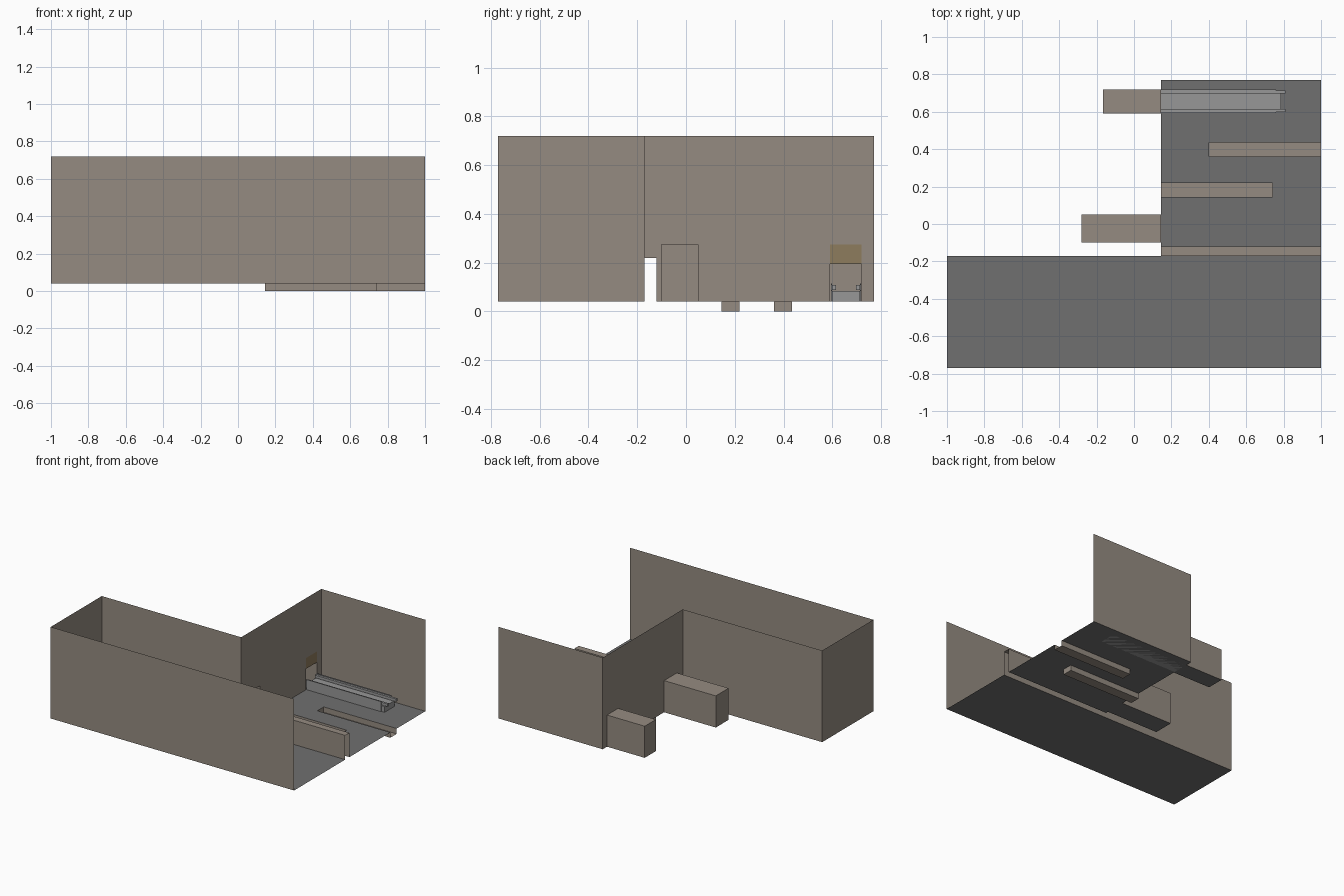
import bpy, bmesh, math

if "Cube" in bpy.data.objects:
    bpy.data.objects.remove(bpy.data.objects["Cube"])

F, H = 0.04, 0.72            # floor level, wall top
WX, WY = 0.145, 0.77         # inner wall x, outer wall y
AH = 0.275                   # alcove height


def material(name, c):
    m = bpy.data.materials.new(name)
    m.diffuse_color = (*c, 1)
    m.use_nodes = True
    m.node_tree.nodes["Principled BSDF"].inputs["Base Color"].default_value = m.diffuse_color
    return m


BROWN = material("wall_brown", (0.30, 0.26, 0.22))
DARK = material("floor_grey", (0.16, 0.16, 0.16))
METAL = material("metal_grey", (0.31, 0.31, 0.31))
TAN = material("curtain_tan", (0.27, 0.20, 0.11))


def finish(name, bm, mat):
    me = bpy.data.meshes.new(name)
    bm.to_mesh(me)
    bm.free()
    me.materials.append(mat)
    ob = bpy.data.objects.new(name, me)
    bpy.context.collection.objects.link(ob)
    return ob


def rect(bm, x0, x1, y0, y1, z0, z1):
    """Axis-aligned rectangle; one of the ranges has zero size."""
    if x0 == x1:
        pts = [(x0, y0, z0), (x0, y1, z0), (x0, y1, z1), (x0, y0, z1)]
    elif y0 == y1:
        pts = [(x0, y0, z0), (x1, y0, z0), (x1, y0, z1), (x0, y0, z1)]
    else:
        pts = [(x0, y0, z0), (x1, y0, z0), (x1, y1, z0), (x0, y1, z0)]
    bm.faces.new([bm.verts.new(p) for p in pts])


def sheets(name, rects, mat):
    bm = bmesh.new()
    for r in rects:
        rect(bm, *r)
    bmesh.ops.remove_doubles(bm, verts=bm.verts, dist=1e-4)
    return finish(name, bm, mat)


def box(name, x0, x1, y0, y1, z0, z1, mat):
    bm = bmesh.new()
    bmesh.ops.create_cube(bm, size=1)
    for v in bm.verts:
        v.co = ((x0 + x1) / 2 + v.co.x * (x1 - x0),
                (y0 + y1) / 2 + v.co.y * (y1 - y0),
                (z0 + z1) / 2 + v.co.z * (z1 - z0))
    return finish(name, bm, mat)


# Outer walls, right side left open
sheets("outer_walls", [
    (-1, 1, -WY, -WY, F, H),
    (-1, -1, -WY, -0.17, F, H),
    (-1, WX, -0.17, -0.17, F, H),
    (WX, 1, WY, WY, F, H),
], BROWN)

# Inner side wall with openings for the half wall and the alcoves
sheets("side_wall", [(WX, WX, y0, y1, z, H) for y0, y1, z in (
    (-0.17, -0.12, 0.22), (-0.12, -0.10, F), (-0.10, 0.05, AH),
    (0.05, 0.59, F), (0.59, 0.72, AH), (0.72, WY, F))], BROWN)

# Hollow half wall
sheets("half_wall", [
    (WX, 1, -0.17, -0.17, F, 0.22),
    (WX, 1, -0.12, -0.12, F, 0.22),
    (WX, 1, -0.17, -0.12, 0.22, 0.22),
], BROWN)

# Floor, split around the two trenches
T1, T2 = (0.145, 0.22), (0.36, 0.435)
sheets("floor", [(x0, x1, y0, y1, F, F) for x0, x1, y0, y1 in (
    (-1, 1, -WY, -0.17),
    (WX, 1, -0.12, T1[0]), (0.74, 1, *T1), (WX, 1, T1[1], T2[0]),
    (WX, 0.40, *T2), (WX, 1, T2[1], WY))], DARK)


# Sunken trenches, each with one closed end
def trench(name, x0, x1, y0, y1, end):
    sheets(name, [
        (x0, x1, y0, y1, 0, 0),
        (x0, x1, y0, y0, 0, F),
        (x0, x1, y1, y1, 0, F),
        (end, end, y0, y1, 0, F),
    ], BROWN)


trench("trench_front", WX, 0.74, *T1, 0.74)
trench("trench_back", 0.40, 1, *T2, 0.40)


# Alcoves behind the side wall
def alcove(name, x, y0, y1):
    sheets(name, [
        (x, x, y0, y1, F, AH),
        (x, WX, y0, y0, F, AH),
        (x, WX, y1, y1, F, AH),
        (x, WX, y0, y1, AH, AH),
    ], BROWN)
    sheets(name + "_floor", [(x, WX, y0, y1, F, F)], DARK)


alcove("alcove_front", -0.28, -0.10, 0.05)
alcove("alcove_back", -0.165, 0.59, 0.72)

# Conveyor with side plates and guide bars
box("conveyor_bed", WX, 0.785, 0.598, 0.714, F, 0.083, METAL)
for side in (-1, 1):
    tag = "front" if side < 0 else "back"
    for part, off, half, x1, z0, z1 in (
            ("side_plate", 0.0595, 0.0025, 0.76, F, 0.115),
            ("guide_bar", 0.049, 0.008, 0.81, 0.088, 0.108)):
        c = 0.656 + side * off
        box(f"conveyor_{part}_{tag}", WX, x1, c - half, c + half, z0, z1, METAL)

# Curtain panel with round-ended flaps over the conveyor opening
sheets("curtain_panel", [(WX, WX, 0.59, 0.72, 0.195, AH)], TAN)
bm = bmesh.new()
for i in range(6):
    y, r = 0.608 + i * 0.0188, 0.0065
    ring = []
    for k in range(10):
        a = math.pi * (k if k < 5 else k - 1) / 4
        z = 0.262 if k < 5 else 0.207
        ring.append(bm.verts.new((WX + 0.004, y + r * math.cos(a), z + r * math.sin(a))))
    bm.faces.new(ring)
finish("curtain_flaps", bm, TAN)
